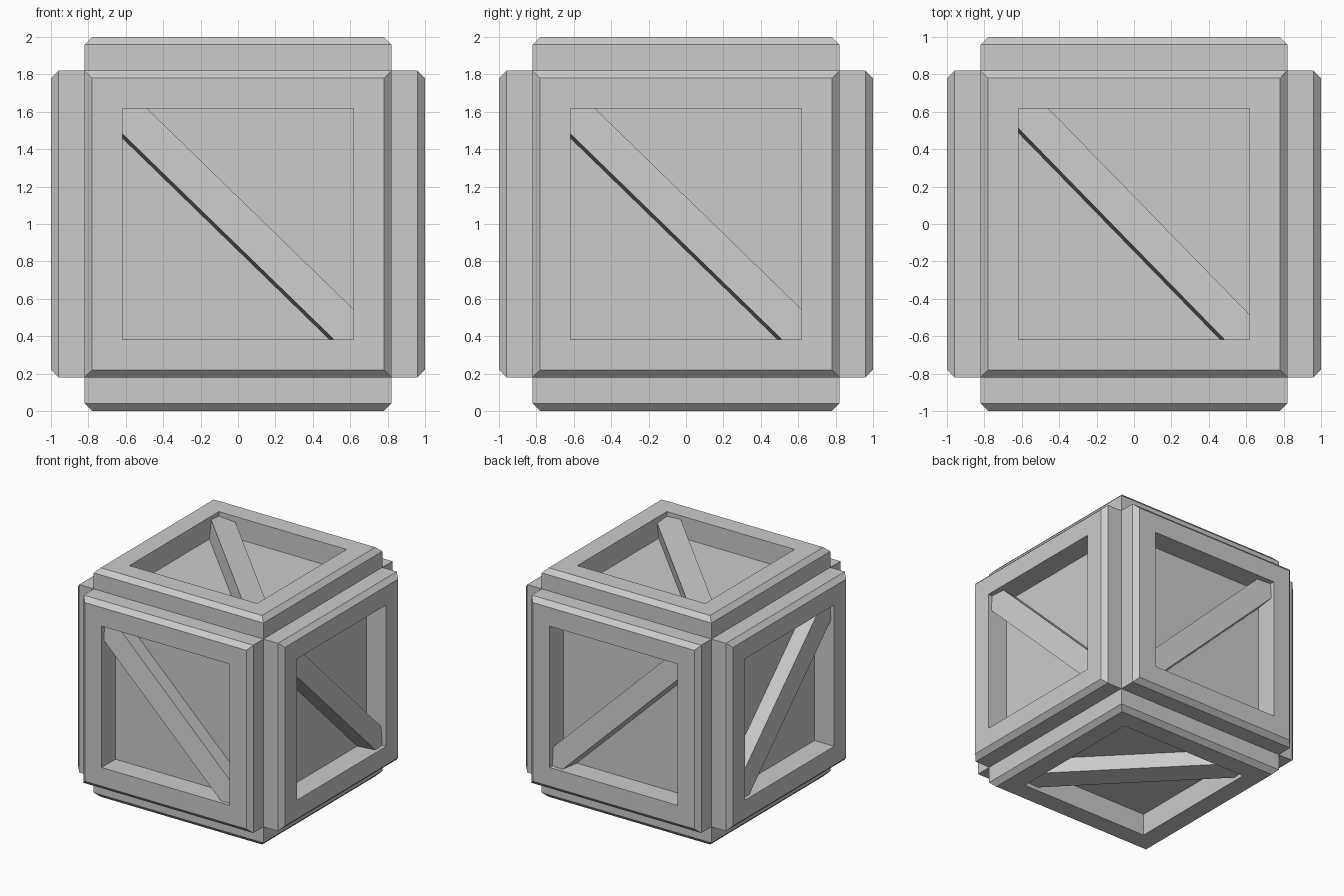
import bpy, bmesh
from math import sin, cos, radians
from mathutils import Vector

if "Cube" in bpy.data.objects:
    bpy.data.objects.remove(bpy.data.objects["Cube"])

CENTRE = Vector((0, 0, 1))
CORE = 0.81          # half size of the inner cube, also the recess floor
X, Y, Z = Vector((1, 0, 0)), Vector((0, 1, 0)), Vector((0, 0, 1))


def finish(name, bm):
    bmesh.ops.recalc_face_normals(bm, faces=bm.faces)
    mesh = bpy.data.meshes.new(name)
    bm.to_mesh(mesh)
    bm.free()
    ob = bpy.data.objects.new(name, mesh)
    ob.location = CENTRE
    bpy.context.collection.objects.link(ob)


def frame(name, u, v, n):
    """Square picture-frame with a chamfered outer rim."""
    bm = bmesh.new()
    profile = [(0.82, CORE), (0.82, 0.96), (0.78, 1.0), (0.617, 1.0), (0.617, CORE)]
    rings = [[bm.verts.new(u * su * h + v * sv * h + n * d)
              for su, sv in ((-1, -1), (1, -1), (1, 1), (-1, 1))]
             for h, d in profile]
    for i, a in enumerate(rings):
        b = rings[(i + 1) % len(rings)]
        for k in range(4):
            j = (k + 1) % 4
            bm.faces.new((a[k], a[j], b[j], b[k]))
    finish(name, bm)


def brace(name, u, v, n, angle):
    """Diagonal bar, rolled slightly about its length, ends buried in the frame."""
    t, roll = radians(angle), radians(6)
    along = u * cos(t) - v * sin(t)
    across = u * sin(t) + v * cos(t)
    side = across * cos(roll) - n * sin(roll)
    up = n * cos(roll) + across * sin(roll)
    bm = bmesh.new()
    bmesh.ops.create_cube(bm, size=2)
    for vert in bm.verts:
        a, b, c = vert.co
        vert.co = n * 0.87 + along * a * 0.92 + side * b * 0.095 + up * c * 0.09
    finish(name, bm)


# Inner cube, whose faces are the recessed boards
bm = bmesh.new()
bmesh.ops.create_cube(bm, size=2 * CORE)
finish("crate_core", bm)

# Frame and brace on each of the six sides; opposite sides are mirrored
for name, u, v, n, angle in (
        ("front", X, Z, -Y, 44.2), ("back", X, Z, Y, 44.2),
        ("right", Y, Z, X, 44.2), ("left", Y, Z, -X, 44.2),
        ("top", X, Y, Z, 45.7), ("bottom", X, Y, -Z, 45.7)):
    frame(name + "_frame", u, v, n)
    brace(name + "_brace", u, v, n, angle)
